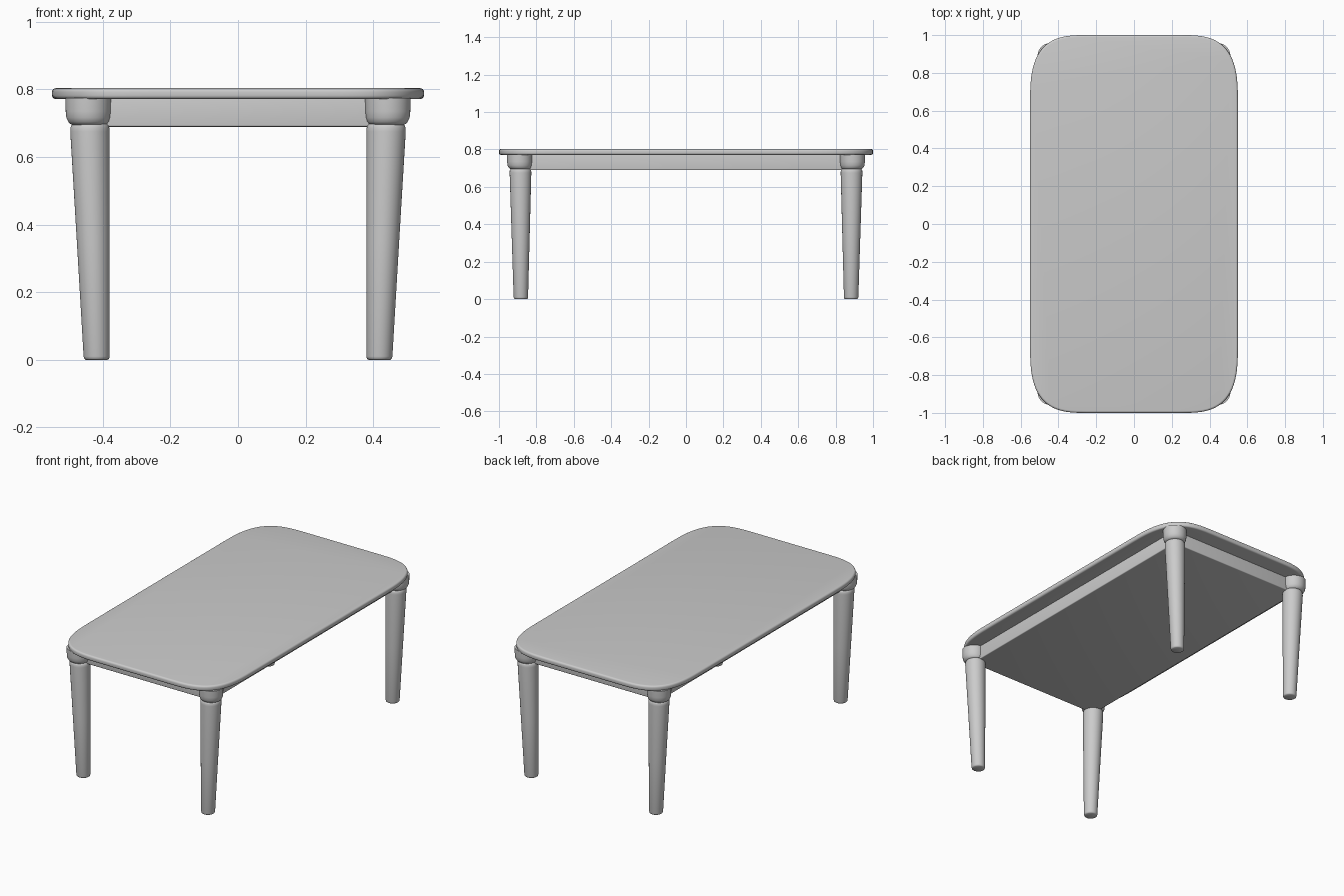
import bpy, bmesh, math

if "Cube" in bpy.data.objects:
    bpy.data.objects.remove(bpy.data.objects["Cube"])


def finish(name, bm, bevel=0.0, angle=35):
    bmesh.ops.recalc_face_normals(bm, faces=bm.faces)
    me = bpy.data.meshes.new(name)
    bm.to_mesh(me)
    bm.free()
    ob = bpy.data.objects.new(name, me)
    bpy.context.collection.objects.link(ob)
    bpy.ops.object.select_all(action='DESELECT')
    ob.select_set(True)
    bpy.context.view_layer.objects.active = ob
    if bevel:
        m = ob.modifiers.new("rounded_edges", 'BEVEL')
        m.width, m.segments = bevel, 4
        m.limit_method, m.angle_limit = 'ANGLE', math.radians(50)
        bpy.ops.object.modifier_apply(modifier=m.name)
    bpy.ops.object.shade_smooth_by_angle(angle=math.radians(angle))
    return ob


def loft(bm, rings):
    """Skin a stack of closed rings and cap both ends."""
    loops = [[bm.verts.new(p) for p in r] for r in rings]
    for a, b in zip(loops, loops[1:]):
        n = len(a)
        for i in range(n):
            bm.faces.new((a[i], a[(i + 1) % n], b[(i + 1) % n], b[i]))
    bm.faces.new(loops[0])
    bm.faces.new(loops[-1])


def turned(name, profile, sx, sy, sides=40):
    """Turned part; each profile row is z, radius, centre x, centre y."""
    bm = bmesh.new()
    loft(bm, [[(sx * (cx + r * math.cos(2 * math.pi * i / sides)),
                sy * (cy + r * math.sin(2 * math.pi * i / sides)), z)
               for i in range(sides)] for z, r, cx, cy in profile])
    return finish(name, bm, angle=50)


# Table top: rectangle with soft superelliptical corners
def top_outline(z, steps=20, n=3.0, a=0.30, b=0.36):
    quarter = []
    for i in range(steps + 1):
        t = math.pi / 2 * i / steps
        quarter.append((0.55 - a + a * math.cos(t) ** (2 / n) if i < steps else 0.55 - a,
                        1.0 - b + b * math.sin(t) ** (2 / n)))
    pts = quarter + [(-x, y) for x, y in reversed(quarter)]
    pts += [(-x, -y) for x, y in quarter] + [(x, -y) for x, y in reversed(quarter)]
    return [(x, y, z) for x, y in pts]


bm = bmesh.new()
loft(bm, [top_outline(0.771), top_outline(0.803)])
finish("table_top", bm, bevel=0.011)

# Apron block under the top, closed underneath
bm = bmesh.new()
bmesh.ops.create_cube(bm, size=1)
for v in bm.verts:
    v.co = (v.co.x * 0.90, v.co.y * 1.79, 0.732 + v.co.z * 0.086)
finish("apron", bm, bevel=0.005)

# Tapered legs (vertical inside, raked outside) with bulging collars
leg = [(0.0, 0.032, 0.418, 0.883), (0.003, 0.0365, 0.418, 0.883),
       (0.010, 0.0385, 0.418, 0.883), (0.35, 0.0485, 0.428, 0.884),
       (0.675, 0.058, 0.438, 0.885), (0.686, 0.0575, 0.438, 0.885),
       (0.693, 0.055, 0.438, 0.885), (0.698, 0.050, 0.438, 0.885)]
collar = [(0.694, 0.048, 0.441, 0.887), (0.698, 0.055, 0.442, 0.888),
          (0.704, 0.060, 0.442, 0.889), (0.716, 0.0645, 0.443, 0.890),
          (0.735, 0.0665, 0.443, 0.890), (0.774, 0.0675, 0.443, 0.890)]
for end, sy in (("front", -1), ("back", 1)):
    for side, sx in (("left", -1), ("right", 1)):
        turned(f"{end}_{side}_leg", leg, sx, sy)
        turned(f"{end}_{side}_collar", collar, sx, sy)
